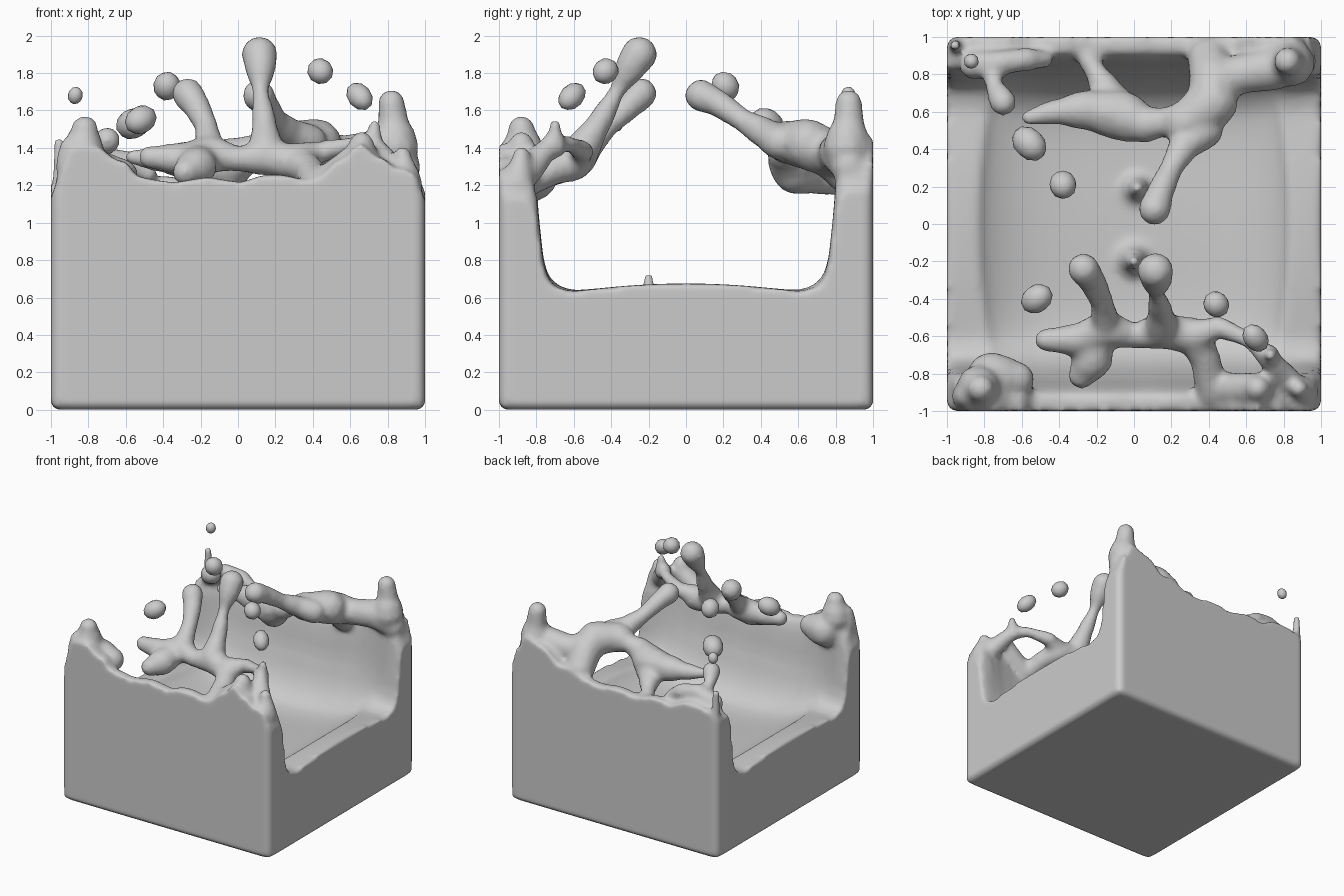
import bpy, bmesh, math
from mathutils import Vector, Matrix

# wall crest heights along x: (x, z)
FRONT = [(-1, 1.14), (-.95, 1.27), (-.88, 1.40), (-.76, 1.42), (-.62, 1.33), (-.52, 1.23), (0, 1.23),
         (.12, 1.25), (.4, 1.24), (.55, 1.33), (.66, 1.42), (.76, 1.36), (.86, 1.29), (.95, 1.25), (1, 1.12)]
BACK = [(-1, 1.22), (-.9, 1.28), (-.7, 1.29), (-.5, 1.24), (0, 1.22), (.3, 1.23), (.5, 1.30),
        (.7, 1.40), (.85, 1.46), (.94, 1.33), (1, 1.17)]


def smooth(a, b, v):
    t = min(1, max(0, (v - a) / (b - a)))
    return t * t * (3 - 2 * t)


def lerp(table, x):
    for (x0, z0), (x1, z1) in zip(table, table[1:]):
        if x <= x1:
            return z0 + (z1 - z0) * smooth(x0, x1, x)
    return table[-1][1]


def height(x, y):
    d = 1 - abs(y)
    # end rims with a curved inner lip, falling into a rounded bowl
    rim = .63 + .045 * max(0, 1 - (y / .6) ** 2)
    bow = .85 - .14 * y * y
    u, v = max(0, bow - abs(x)), max(0, d - .2)
    u = u * smooth(-.02, .06, u)
    floor = rim - .2 * (1 - math.exp(-u / .22)) * (1 - math.exp(-v / .15))
    crest = lerp(FRONT if y < 0 else BACK, x) + .012 * math.sin(17 * x + 2 * y)
    # wall is thin in the middle, thick at the ends, with a fillet at the base
    end = smooth(.6, .95, abs(x))
    thick = .14 + .07 * end
    if d < thick - .07:
        g = 1
    elif d < thick:
        g = 1 - .25 * ((d - thick + .07) / .07) ** 2
    else:
        w = d - thick
        g = .55 * math.exp(-w / (.05 - .03 * end)) + .2 * math.exp(-w / (.12 - .06 * end))
    return floor + (crest - floor) * g


def rounded(x, y, r=.045):
    """Pull the plan corners in to a small radius."""
    cx, cy = max(0, abs(x) - 1 + r), max(0, abs(y) - 1 + r)
    l = math.hypot(cx, cy)
    if l > r:
        x = math.copysign(1 - r + cx * r / l, x)
        y = math.copysign(1 - r + cy * r / l, y)
    return x, y


# liquid body: dense height field closed down to the ground
bm = bmesh.new()
N = 110
top = []
for i in range(N + 1):
    top.append([])
    for j in range(N + 1):
        x, y = -1 + 2 * i / N, -1 + 2 * j / N
        top[i].append(bm.verts.new((*rounded(x, y), height(x, y))))
for i in range(N):
    for j in range(N):
        bm.faces.new((top[i][j], top[i + 1][j], top[i + 1][j + 1], top[i][j + 1]))
# skirt with a chamfered foot
for z, k in ((.03, 1), (.008, .992), (0, .972)):
    rim = [e for e in bm.edges if e.is_boundary]
    for v in bmesh.ops.extrude_edge_only(bm, edges=rim)["geom"]:
        if isinstance(v, bmesh.types.BMVert):
            v.co = (v.co.x * k, v.co.y * k, z)
bmesh.ops.holes_fill(bm, edges=[e for e in bm.edges if e.is_boundary], sides=0)
bmesh.ops.recalc_face_normals(bm, faces=bm.faces)


def strand(*pts):
    """Run overlapping balls along (x, y, z, radius) points."""
    for a, b in zip(pts, pts[1:]):
        pa, pb = Vector(a[:3]), Vector(b[:3])
        n = max(2, int((pb - pa).length / (.35 * min(a[3], b[3]))))
        for k in range(n + 1):
            t = k / n
            bmesh.ops.create_icosphere(bm, subdivisions=2, radius=a[3] + (b[3] - a[3]) * smooth(0, 1, t),
                                       matrix=Matrix.Translation(pa.lerp(pb, t)))


# front wave: ragged bar, legs, two rising fingers and the right-hand loop
strand((-.47, -.62, 1.35, .065), (-.3, -.62, 1.34, .09), (-.15, -.56, 1.37, .1), (.0, -.6, 1.34, .07),
       (.15, -.57, 1.35, .1), (.32, -.6, 1.32, .1), (.38, -.72, 1.28, .085), (.42, -.9, 1.2, .09))
strand((-.2, -.6, 1.33, .1), (-.22, -.72, 1.3, .11), (-.28, -.81, 1.27, .075))
strand((-.15, -.55, 1.38, .085), (-.17, -.42, 1.52, .065), (-.22, -.31, 1.62, .075), (-.27, -.24, 1.69, .088))
strand((.15, -.57, 1.37, .1), (.14, -.46, 1.54, .068), (.12, -.37, 1.7, .046), (.12, -.28, 1.86, .09),
       (.115, -.25, 1.9, .1))
strand((.32, -.6, 1.34, .09), (.45, -.55, 1.38, .06), (.62, -.62, 1.42, .045), (.72, -.72, 1.42, .06),
       (.83, -.85, 1.27, .08))
strand((.72, -.7, 1.4, .06), (.73, -.7, 1.52, .035))
strand((.45, -.88, 1.2, .09), (.66, -.88, 1.36, .09), (.66, -.88, 1.42, .07))
strand((-.83, -.87, 1.36, .12), (-.82, -.88, 1.5, .075))
strand((-.76, -.82, 1.25, .14), (-.63, -.83, 1.25, .1))
strand((-.9, -.92, 1.3, .08), (-.9, -.92, 1.4, .06))
strand((.9, -.9, 1.2, .09), (.88, -.88, 1.36, .05))

# back wave: broad left lobe, reaching right finger and the wall bridge
strand((-.56, .57, 1.35, .045), (-.42, .6, 1.34, .07), (-.25, .61, 1.33, .11), (-.07, .58, 1.31, .14),
       (.06, .53, 1.37, .1), (.16, .55, 1.41, .075), (.28, .54, 1.43, .12), (.42, .65, 1.42, .14),
       (.42, .78, 1.36, .13), (.4, .88, 1.25, .12))
strand((-.06, .58, 1.27, .12), (-.14, .7, 1.24, .09), (-.21, .82, 1.2, .06), (-.25, .89, 1.18, .06))
strand((.38, .5, 1.43, .1), (.27, .42, 1.48, .085), (.2, .3, 1.55, .065), (.14, .17, 1.64, .075),
       (.11, .08, 1.68, .09))
strand((.42, .74, 1.38, .13), (.55, .8, 1.36, .11), (.75, .83, 1.38, .12), (.88, .87, 1.3, .1))
strand((.84, .86, 1.4, .13), (.83, .87, 1.54, .085), (.82, .87, 1.64, .075))
strand((-.86, .85, 1.28, .08), (-.72, .86, 1.34, .07), (-.58, .88, 1.32, .065), (-.48, .88, 1.26, .05))
strand((-.76, .84, 1.33, .06), (-.75, .74, 1.38, .05), (-.7, .65, 1.44, .075))
strand((-.955, .955, 1.2, .04), (-.955, .955, 1.43, .032))
# the two small peaks on the floor
strand((0, -.19, .40, .13), (0, -.19, .52, .07), (0, -.2, .62, .045), (0, -.2, .71, .028))
strand((.01, .19, .40, .12), (.02, .19, .52, .06), (.02, .19, .63, .035))

mesh = bpy.data.meshes.new("splash_body")
bm.to_mesh(mesh)
bm.free()
body = bpy.data.objects.new("splash_body", mesh)
bpy.context.collection.objects.link(body)
rem = body.modifiers.new("fuse", 'REMESH')
rem.mode = 'VOXEL'
rem.voxel_size = .02
rem.use_smooth_shade = True
smo = body.modifiers.new("soften", 'SMOOTH')
smo.factor = .5
smo.iterations = 8

# loose droplets: position, radius, stretch, stretch direction
DROPS = [((.44, -.43, 1.81), .068, 1.1, (-.5, .6, .5)),
         ((.65, -.61, 1.675), .064, 1.4, (-.5, .6, .6)),
         ((-.52, -.40, 1.55), .075, 1.25, (.7, .5, .4)),
         ((-.38, .21, 1.73), .073, 1.12, (.1, -.5, .6)),
         ((-.56, .43, 1.53), .082, 1.3, (.6, -.6, .3)),
         ((-.87, .87, 1.68), .04, 1.2, (.2, -.2, 1))]
for n, (loc, r, s, d) in enumerate(DROPS):
    bm = bmesh.new()
    bmesh.ops.create_icosphere(bm, subdivisions=2, radius=r)
    bmesh.ops.scale(bm, vec=(1, 1, s), verts=bm.verts)
    rot = Vector(d).to_track_quat('Z', 'Y').to_matrix().to_4x4()
    bmesh.ops.transform(bm, matrix=Matrix.Translation(loc) @ rot, verts=bm.verts)
    for f in bm.faces:
        f.smooth = True
    me = bpy.data.meshes.new(f"droplet_{n + 1}")
    bm.to_mesh(me)
    bm.free()
    bpy.context.collection.objects.link(bpy.data.objects.new(f"droplet_{n + 1}", me))
